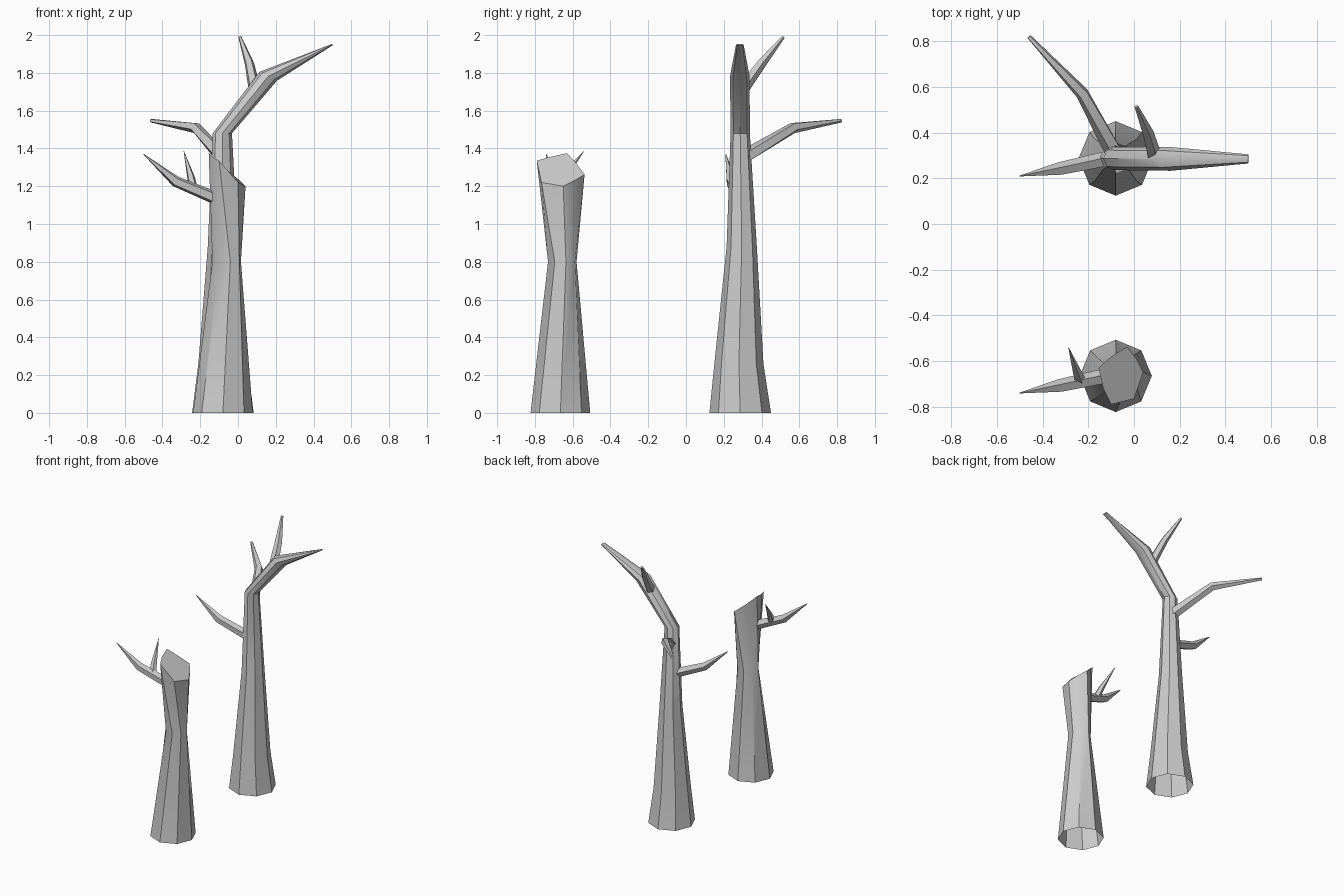
import bpy, bmesh, math
from mathutils import Vector

cube = bpy.data.objects.get("Cube")
if cube:
    bpy.data.objects.remove(cube, do_unlink=True)

bark = bpy.data.materials.new("grey_bark")
bark.use_nodes = True
bark.diffuse_color = (0.6, 0.6, 0.6, 1)
bark.node_tree.nodes["Principled BSDF"].inputs["Base Color"].default_value = (0.6, 0.6, 0.6, 1)


def circle(center, radius, sides=8, turn=0.0, normal=(0, 0, 1), flat=1.0):
    """Ring of points around a normal; flat squashes it across the y axis."""
    n = Vector(normal).normalized()
    side = Vector((0, 1, 0)).cross(n).normalized()
    other = n.cross(side)
    ring = []
    for i in range(sides):
        a = turn + math.tau * i / sides
        ring.append(Vector(center) + side * (radius * flat * math.cos(a)) + other * (radius * math.sin(a)))
    return ring


def skin(name, rings, cap_end=True):
    """Bridge equal-sized rings into a shell that is open at its start."""
    bm = bmesh.new()
    loops = [[bm.verts.new(p) for p in ring] for ring in rings]
    count = len(loops[0])
    for low, high in zip(loops, loops[1:]):
        for i in range(count):
            j = (i + 1) % count
            bm.faces.new((low[i], low[j], high[j], high[i]))
    if cap_end:
        bm.faces.new(loops[-1])
    bmesh.ops.remove_doubles(bm, verts=bm.verts, dist=0.0005)
    mesh = bpy.data.meshes.new(name)
    bm.to_mesh(mesh)
    bm.free()
    mesh.materials.append(bark)
    obj = bpy.data.objects.new(name, mesh)
    bpy.context.collection.objects.link(obj)
    bpy.ops.object.select_all(action="DESELECT")
    obj.select_set(True)
    bpy.context.view_layer.objects.active = obj
    bpy.ops.object.shade_smooth_by_angle(angle=math.radians(35))
    return obj


def branch(name, path, radii, sides=5):
    """Tapered branch whose rings follow the bisected path direction."""
    pts = [Vector(p) for p in path]
    rings = []
    for i, (p, r) in enumerate(zip(pts, radii)):
        a, b = pts[max(i - 1, 0)], pts[min(i + 1, len(pts) - 1)]
        rings.append(circle(p, r, sides, 0.3, b - a))
    return skin(name, rings)


# Tall tree: flared trunk bending into the main limb, which ends in a flat edge
skin("tall_trunk", [
    circle((-0.08, 0.287, 0), 0.163),
    circle((-0.08, 0.28, 0.26), 0.13),
    circle((-0.08, 0.295, 0.88), 0.08),
    circle((-0.083, 0.287, 1.48), 0.051),
    circle((0.16, 0.285, 1.782), 0.052, normal=(0.45, 0, 0.9)),
    circle((0.5, 0.285, 1.95), 0.02, normal=(0.9, 0, 0.45), flat=0.2),
])
branch("top_twig", [(0.09, 0.29, 1.7), (0.06, 0.4, 1.85), (0.01, 0.515, 1.99)], [0.034, 0.026, 0.009])
branch("back_branch", [(-0.08, 0.3, 1.35), (-0.225, 0.57, 1.51), (-0.46, 0.82, 1.547)], [0.04, 0.03, 0.01])

# Matching side branch on both trees
for name, y in (("tall_side_branch", 0.29), ("stump_side_branch", -0.66)):
    branch(name, [(-0.09, y, 1.125), (-0.33, y - 0.05, 1.225), (-0.5, y - 0.08, 1.37)], [0.036, 0.03, 0.002])
branch("stump_twig", [(-0.235, -0.69, 1.18), (-0.25, -0.65, 1.25), (-0.287, -0.54, 1.387)], [0.026, 0.021, 0.001])

# Broken stump: waisted trunk, widening to a slanted break
break_rim = [(0.04, -0.65, 1.2), (0.01, -0.59, 1.23), (-0.03, -0.537, 1.262), (-0.1, -0.58, 1.32),
             (-0.155, -0.63, 1.375), (-0.135, -0.72, 1.355), (-0.1, -0.79, 1.335), (0.0, -0.765, 1.22)]
skin("stump_trunk", [
    circle((-0.08, -0.665, 0), 0.158),
    circle((-0.06, -0.655, 0.8), 0.078, turn=0.25),
    [Vector(p) for p in break_rim],
])
